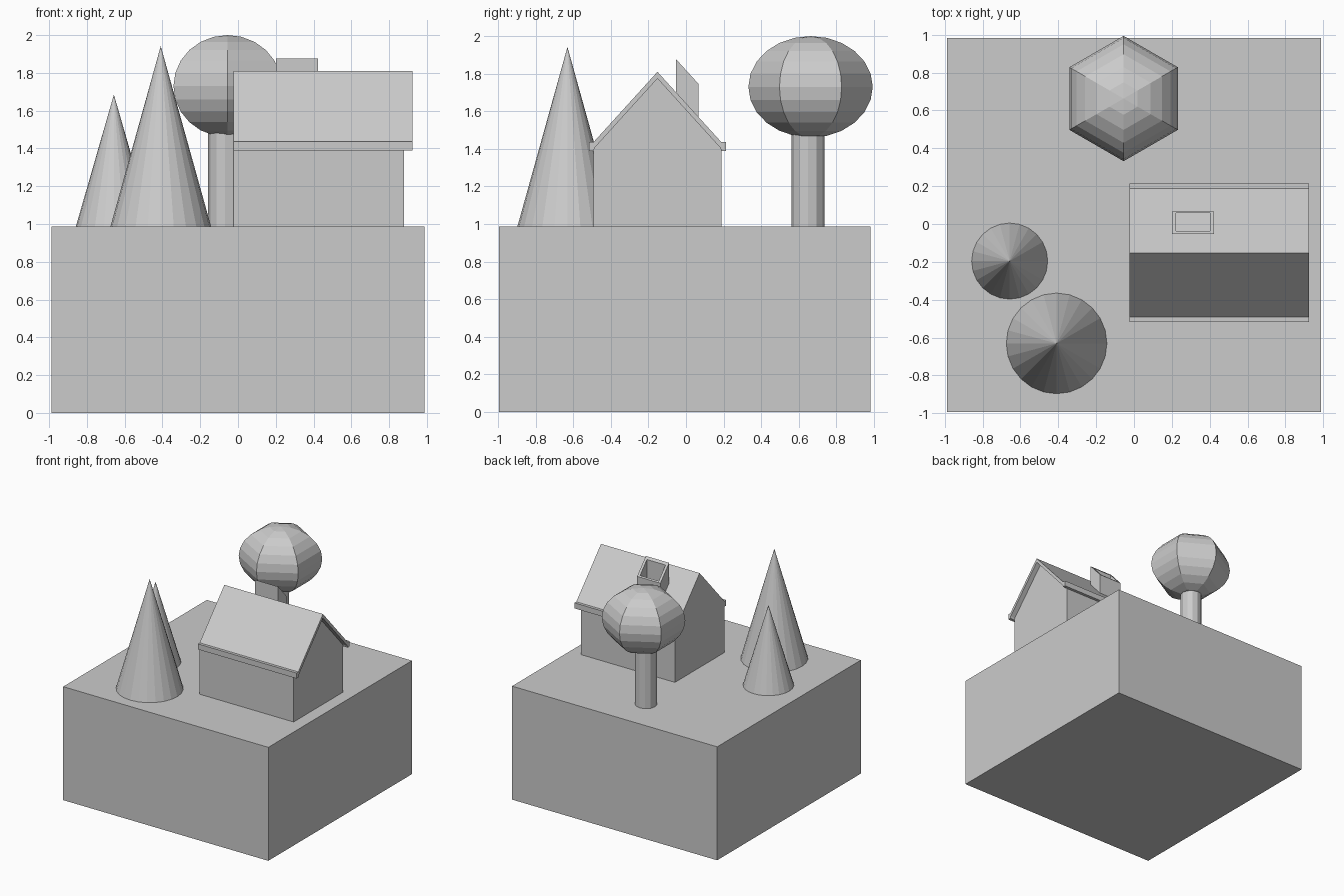
import bpy, bmesh
from math import cos, sin, pi

if "Cube" in bpy.data.objects:
    bpy.data.objects.remove(bpy.data.objects["Cube"])

GROUND = 0.988


def make(name, verts, faces):
    mesh = bpy.data.meshes.new(name)
    mesh.from_pydata(verts, [], faces)
    bm = bmesh.new()
    bm.from_mesh(mesh)
    bmesh.ops.recalc_face_normals(bm, faces=bm.faces)
    bm.to_mesh(mesh)
    bm.free()
    ob = bpy.data.objects.new(name, mesh)
    bpy.context.collection.objects.link(ob)
    return ob


def prism(name, profile, x0, x1):
    """Extrude a (y, z) outline along x."""
    n = len(profile)
    verts = [(x, y, z) for x in (x0, x1) for y, z in profile]
    faces = [(i, (i + 1) % n, n + (i + 1) % n, n + i) for i in range(n)]
    faces += [tuple(range(n)), tuple(range(n, 2 * n))]
    return make(name, verts, faces)


def cone(name, x, y, z0, z1, r0, r1, sides):
    bpy.ops.mesh.primitive_cone_add(vertices=sides, radius1=r0, radius2=r1,
                                    depth=z1 - z0, location=(x, y, (z0 + z1) / 2))
    bpy.context.object.name = name


# Ground block
bpy.ops.mesh.primitive_cube_add(size=1, location=(0, -0.006, GROUND / 2))
bpy.context.object.name = "ground_block"
bpy.context.object.scale = (1.976, 1.976, GROUND)

# Conifers
cone("large_conifer", -0.409, -0.631, GROUND, 1.942, 0.266, 0, 24)
cone("small_conifer", -0.657, -0.196, GROUND, 1.685, 0.201, 0, 24)

# Round tree: trunk and six-sided crown with an elliptical profile
cone("tree_trunk", -0.07, 0.65, GROUND, 1.49, 0.088, 0.088, 12)
cx, cy, cz, R, H, STEPS = -0.055, 0.663, 1.73, 0.331, 0.27, 12
verts = [(cx, cy, cz - H)]
for k in range(1, STEPS):
    t = -pi / 2 + pi * k / STEPS
    for s in range(6):
        a = pi / 2 + s * pi / 3
        verts.append((cx + R * cos(t) * cos(a), cy + R * cos(t) * sin(a), cz + H * sin(t)))
verts.append((cx, cy, cz + H))
top, last = len(verts) - 1, len(verts) - 7
faces = []
for s in range(6):
    n = (s + 1) % 6
    faces += [(0, 1 + n, 1 + s), (top, last + s, last + n)]
    for k in range(STEPS - 2):
        b = 1 + 6 * k
        faces.append((b + s, b + n, b + 6 + n, b + 6 + s))
make("tree_crown", verts, faces)

# House walls with gables
mid = -0.152
prism("house_walls", [(mid - 0.34, GROUND), (mid + 0.34, GROUND), (mid + 0.34, 1.4),
                      (mid, 1.774), (mid - 0.34, 1.4)], -0.025, 0.88)

# Roof shell with square eaves, mirrored about the ridge
half = [(0.34, 1.436), (0.365, 1.436), (0.365, 1.388), (0.34, 1.388), (0.335, 1.405)]
outline = [(mid, 1.81)] + [(mid + d, z) for d, z in half]
outline += [(mid, 1.774)] + [(mid - d, z) for d, z in reversed(half)]
prism("roof", outline, -0.025, 0.925)

# Hollow chimney, sheared to follow the roof slope
def chimney_ring(x0, x1, y0, y1, lift):
    return [(x, y, 1.81 - 1.1 * (y - mid) + lift)
            for x, y in ((x0, y0), (x1, y0), (x1, y1), (x0, y1))]


outer, inner = (0.2, 0.424, -0.053, 0.067), (0.222, 0.402, -0.036, 0.058)
verts = (chimney_ring(*outer, 0) + chimney_ring(*outer, 0.176)
         + chimney_ring(*inner, 0.176) + chimney_ring(*inner, 0))
faces = []
for r in range(4):
    a, b = 4 * r, 4 * ((r + 1) % 4)
    for i in range(4):
        j = (i + 1) % 4
        faces.append((a + i, a + j, b + j, b + i))
make("chimney", verts, faces)
